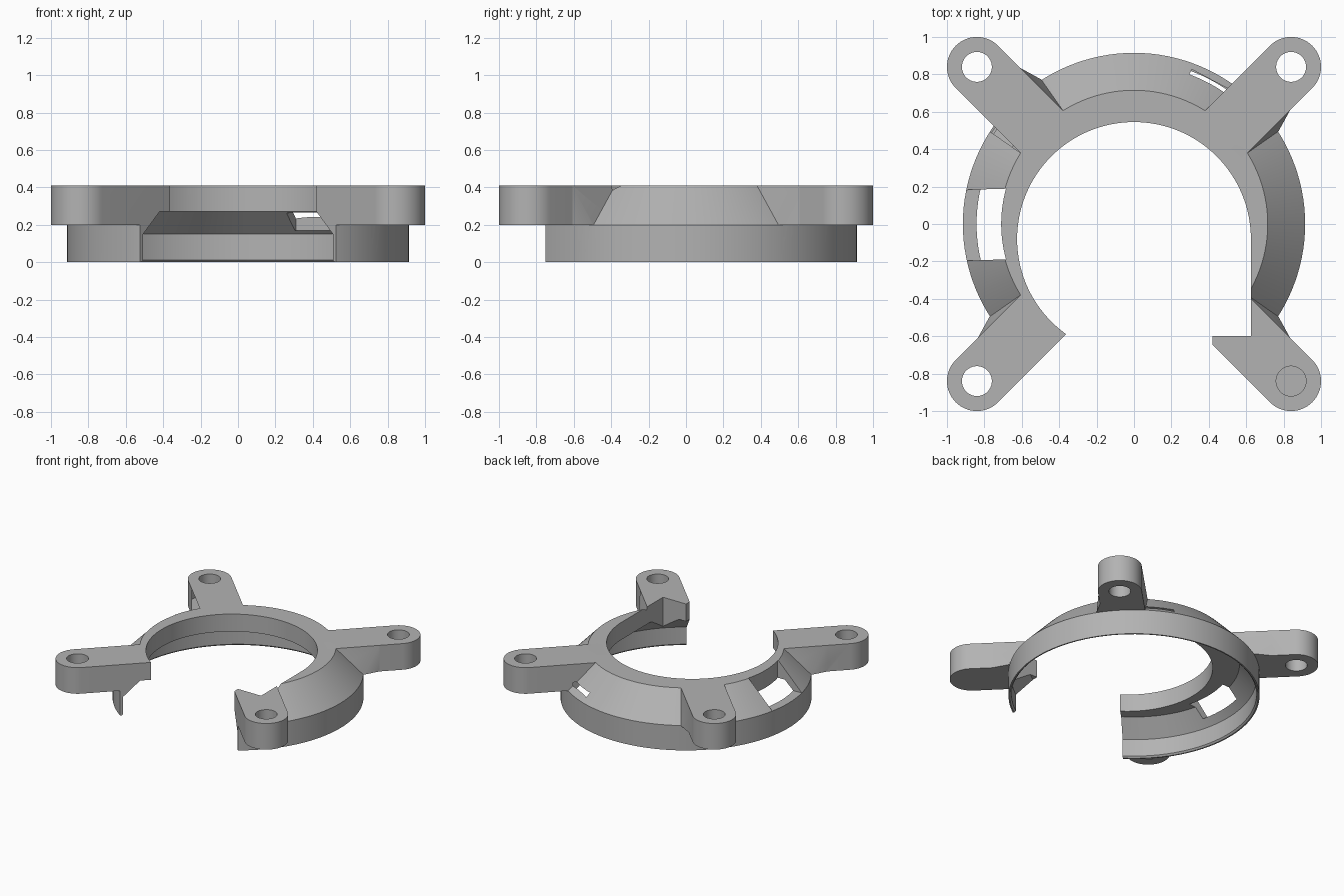
import bpy, bmesh, math
from mathutils import Matrix, Vector

if "Cube" in bpy.data.objects:
    bpy.data.objects.remove(bpy.data.objects["Cube"])

grey = bpy.data.materials.new("plain grey")
grey.use_nodes = True
grey.diffuse_color = (0.45, 0.45, 0.45, 1)
grey.node_tree.nodes["Principled BSDF"].inputs["Base Color"].default_value = (0.45, 0.45, 0.45, 1)

TOP, DECK = 0.41, 0.2      # top face and underside of the arms
OUTER, CROWN = 0.915, 0.715
ARM_R, REACH = 0.16, 0.84 * math.sqrt(2)
SIDE = ARM_R * math.sqrt(2)


def finish(bm, name, turn=0):
    bmesh.ops.recalc_face_normals(bm, faces=bm.faces)
    bm.transform(Matrix.Rotation(turn, 4, 'Z'))
    mesh = bpy.data.meshes.new(name)
    bm.to_mesh(mesh)
    bm.free()
    mesh.materials.append(grey)
    ob = bpy.data.objects.new(name, mesh)
    bpy.context.collection.objects.link(ob)
    return ob


def arc(r, a0, a1, n, cx=0, cy=0):
    return [(cx + r * math.cos(a0 + (a1 - a0) * i / n),
             cy + r * math.sin(a0 + (a1 - a0) * i / n)) for i in range(n + 1)]


def prism(name, outline, z0, z1, turn=0):
    bm = bmesh.new()
    face = bm.faces.new([bm.verts.new((x, y, z0)) for x, y in outline])
    new = bmesh.ops.extrude_face_region(bm, geom=[face])["geom"]
    bmesh.ops.translate(bm, vec=(0, 0, z1 - z0),
                        verts=[v for v in new if isinstance(v, bmesh.types.BMVert)])
    return finish(bm, name, turn)


def disc(name, r, z0, z1, cx=0, cy=0, n=128):
    return prism(name, arc(r, 0, math.tau * (n - 1) / n, n - 1, cx, cy), z0, z1)


def box(name, x0, x1, y0, y1, z0, z1, turn=0):
    return prism(name, [(x0, y0), (x1, y0), (x1, y1), (x0, y1)], z0, z1, turn)


def lathe(name, profile, n=128):
    bm = bmesh.new()
    rings = [[bm.verts.new((x, y, z)) for x, y in arc(r, 0, math.tau * (n - 1) / n, n - 1)]
             for r, z in profile]
    for low, high in zip(rings, rings[1:]):
        for i in range(n):
            j = (i + 1) % n
            bm.faces.new((low[i], low[j], high[j], high[i]))
    bm.faces.new(rings[0])
    bm.faces.new(rings[-1])
    return finish(bm, name)


def hull(name, points, turn):
    bm = bmesh.new()
    for p in points:
        bm.verts.new(p)
    bmesh.ops.convex_hull(bm, input=bm.verts)
    return finish(bm, name, turn)


def combine(target, tool, operation):
    mod = target.modifiers.new(operation.lower(), 'BOOLEAN')
    mod.operation, mod.solver, mod.object = operation, 'EXACT', tool
    bpy.context.view_layer.objects.active = target
    bpy.ops.object.modifier_apply(modifier=mod.name)
    bpy.data.objects.remove(tool)


# Ring with a conical shoulder, opened at the front
bracket = lathe("ring_bracket", [(OUTER, 0), (OUTER, DECK), (CROWN, TOP)])
combine(bracket, prism("front_gap", [(0, -SIDE), (-1.5, -1.5 - SIDE), (1.5, -1.5 - SIDE)],
                       -0.1, 0.6), 'DIFFERENCE')

# Four round-ended arms, with flared roots where they meet the shoulder
flares = {0: (-1,), 1: (-1, 1), 2: (-1,), 3: (1,)}
for k in range(4):
    turn = math.radians(45 + 90 * k)
    outline = [(0.5, -ARM_R)] + arc(ARM_R, -math.pi / 2, math.pi / 2, 32, REACH) + [(0.5, ARM_R)]
    combine(bracket, prism("arm", outline, DECK, TOP, turn), 'UNION')
    for s in flares[k]:
        root = [(0.69, s * ARM_R, TOP), (1.02, s * ARM_R, TOP), (1.02, s * ARM_R, DECK),
                (0.9, s * 0.195, DECK), (0.7, s * 0.195, DECK)]
        root += [(u, s * 0.1, z) for u in (0.7, 1.0) for z in (DECK, TOP - 0.01)]
        combine(bracket, hull("arm_root", root, turn), 'UNION')

# Hollow underside and the offset centre opening
combine(bracket, lathe("hollow", [(0.905, -0.05), (0.905, 0), (0.893, 0.012), (0.893, 0.15),
                                  (0.77, 0.27)]), 'DIFFERENCE')
combine(bracket, disc("opening", 0.625, -0.1, 0.6, 0, -0.08), 'DIFFERENCE')
combine(bracket, box("hook_notch", 0.1, 0.625, -0.6, -0.08, 0.1, 0.6), 'DIFFERENCE')
combine(bracket, box("hook_tip", 0.1, 0.42, -0.75, -0.5, 0.1, 0.6), 'DIFFERENCE')

# Screw holes
for sx in (-1, 1):
    for sy in (-1, 1):
        combine(bracket, disc("screw_hole", 0.08, 0.1, 0.6, 0.84 * sx, 0.84 * sy, 48), 'DIFFERENCE')

# Side window through the shoulder, stopping at the crown
a = math.asin(0.19 / CROWN)
window = arc(CROWN - 0.005, math.pi - a, math.pi + a, 16) + [(-1, -0.2), (-1, 0.18)]
combine(bracket, prism("window", window, DECK, 0.6), 'DIFFERENCE')

# Narrow slot at the back
combine(bracket, box("slot", 0.77, 0.875, -0.115, 0.115, 0.17, 0.265, math.radians(62)),
        'DIFFERENCE')

# Smooth the round walls and keep the edges sharp
bpy.ops.object.select_all(action='DESELECT')
bracket.select_set(True)
bpy.context.view_layer.objects.active = bracket
bpy.ops.object.shade_smooth_by_angle(angle=math.radians(25))
